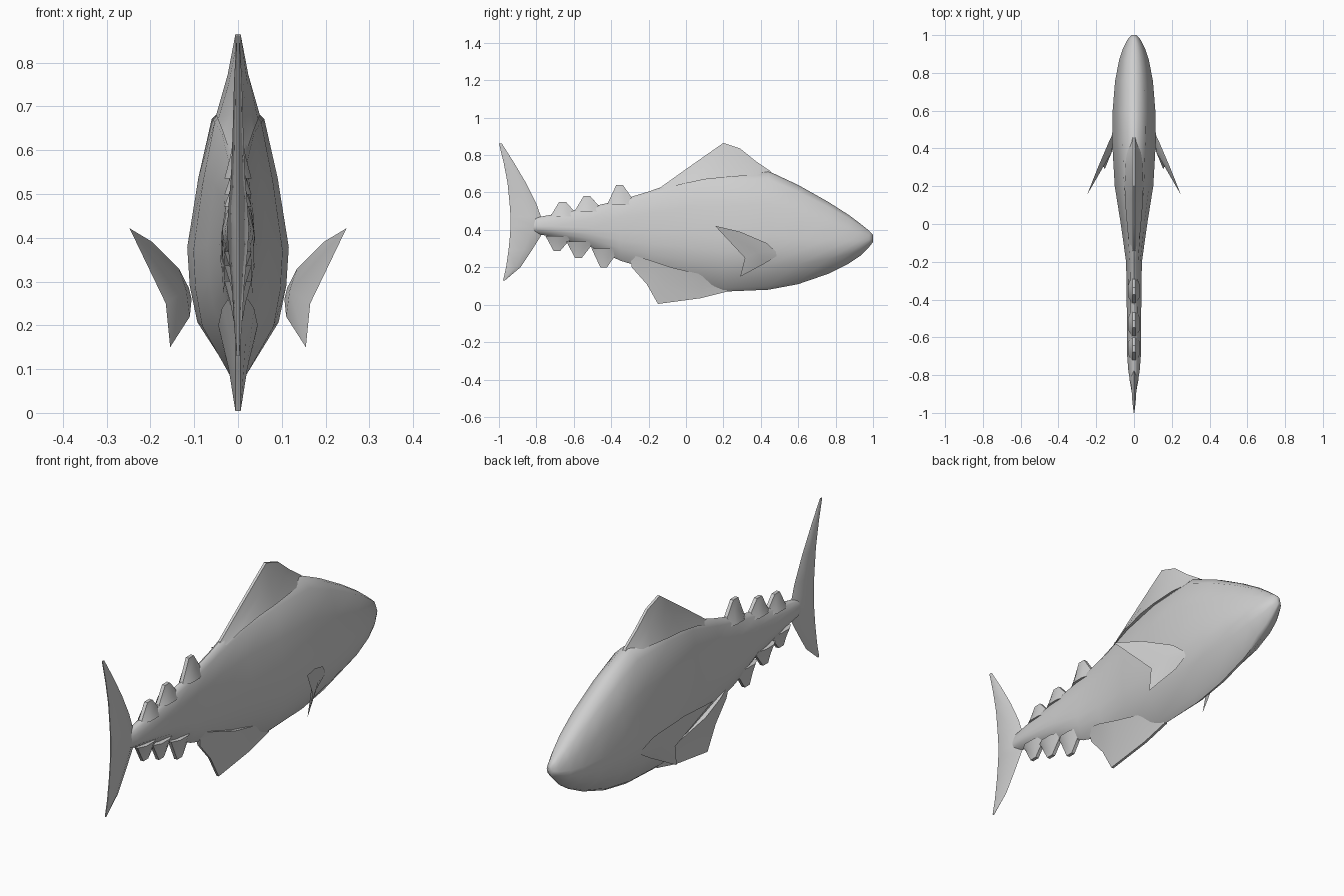
import bpy, bmesh, math

if "Cube" in bpy.data.objects:
    bpy.data.objects.remove(bpy.data.objects["Cube"])

grey = bpy.data.materials.new("plain grey")
grey.use_nodes = True
COLOUR = (0.62, 0.62, 0.62, 1)
grey.diffuse_color = COLOUR
grey.node_tree.nodes["Principled BSDF"].inputs["Base Color"].default_value = COLOUR


def finish(name, bm, angle=40):
    """Turn a bmesh into a smooth-shaded object."""
    bmesh.ops.remove_doubles(bm, verts=bm.verts, dist=0.0005)
    bmesh.ops.recalc_face_normals(bm, faces=bm.faces)
    mesh = bpy.data.meshes.new(name)
    bm.to_mesh(mesh)
    bm.free()
    mesh.materials.append(grey)
    obj = bpy.data.objects.new(name, mesh)
    bpy.context.collection.objects.link(obj)
    bpy.ops.object.select_all(action='DESELECT')
    obj.select_set(True)
    bpy.context.view_layer.objects.active = obj
    bpy.ops.object.shade_smooth_by_angle(angle=math.radians(angle))
    return obj


def loft(name, rings, angle=40):
    """Skin closed rings of equal length and cap both ends."""
    bm = bmesh.new()
    rows = [[bm.verts.new(p) for p in ring] for ring in rings]
    n = len(rows[0])
    for a, b in zip(rows, rows[1:]):
        for i in range(n):
            j = (i + 1) % n
            bm.faces.new((a[i], a[j], b[j], b[i]))
    bm.faces.new(rows[0])
    bm.faces.new(rows[-1])
    return finish(name, bm, angle)


def ridge_fin(name, edge, base, width, tip=0.006):
    """Fin on the centre line: thin outer edge, flared concave base."""
    rings = []
    last = len(edge) - 1
    for i, ((ye, ze), (yb, zb)) in enumerate(zip(edge, base)):
        w = width * (0.35 + 0.65 * math.sin(math.pi * i / last))
        t = min(tip, w)
        ym, zm = (ye + yb) / 2, (ze + zb) / 2
        m = t + (w - t) * 0.4
        rings.append([(t, ye, ze), (m, ym, zm), (w, yb, zb),
                      (-w, yb, zb), (-m, ym, zm), (-t, ye, ze)])
    return loft(name, rings)


# Body: stations of (y, bottom, top, half width)
stations = [
    (1.0, .335, .375, .012), (.98, .31, .395, .032), (.93, .26, .435, .058),
    (.87, .22, .48, .078), (.76, .165, .55, .10), (.6, .11, .64, .113),
    (.44, .08, .715, .116), (.2, .07, .71, .102), (0, .13, .675, .07),
    (-.2, .19, .605, .042), (-.35, .235, .56, .039), (-.5, .305, .525, .038),
    (-.7, .36, .485, .036), (-.78, .375, .47, .03), (-.86, .39, .455, .016)]
# Half of the cross-section: (height fraction, width fraction)
section = [(.985, .22), (.93, .52), (.72, .78), (.47, 1), (.33, .95),
           (.2, .8), (.03, .2)]
rings = []
for y, lo, hi, w in stations:
    side = [(w * f, y, lo + (hi - lo) * t) for t, f in section]
    rings.append([(0, y, hi)] + side + [(0, y, lo)]
                 + [(-x, v, z) for x, v, z in reversed(side)])
loft("body", rings, 50)

# Dorsal and anal fins
ridge_fin("dorsal_fin",
          [(.45, .715), (.37, .77), (.29, .835), (.2, .865), (.15, .83),
           (0, .725), (-.14, .625)],
          [(.48, .67), (.4, .69), (.32, .69), (.2, .68), (.1, .67),
           (-.04, .64), (-.16, .59)], .05)
ridge_fin("anal_fin",
          [(.22, .07), (.08, .035), (-.15, .004), (-.21, .11), (-.29, .2)],
          [(.22, .12), (.09, .16), (-.08, .2), (-.2, .24), (-.3, .27)], .045)

# Rows of finlets: (peak y, peak z, body edge z)
finlets = {"upper": [(-.355, .64, .55), (-.53, .58, .51), (-.66, .55, .48)],
           "lower": [(-.44, .2, .29), (-.575, .25, .33), (-.69, .288, .365)]}
for row, peaks in finlets.items():
    for n, (y, z, root) in enumerate(peaks, 1):
        ridge_fin(f"{row}_finlet_{n}",
                  [(y + .08, root), (y + .018, z), (y - .018, z),
                   (y - .06, root)],
                  [(y + .09, root * .9 + .04), (y + .03, root * .9 + .04),
                   (y - .03, root * .9 + .04), (y - .065, root * .9 + .04)],
                  .034, .008)

# Tail fin: stations of (z, leading y, trailing y, half thickness)
tail = [(.13, -.968, -.978, .003), (.2, -.885, -.962, .009),
        (.29, -.825, -.949, .014), (.37, -.775, -.941, .022),
        (.42, -.75, -.938, .025), (.47, -.775, -.938, .022),
        (.54, -.8, -.943, .016), (.65, -.855, -.954, .012),
        (.76, -.92, -.975, .009), (.862, -.985, -1.0, .003)]
rings = []
for z, lead, trail, w in tail:
    mid = lead + (trail - lead) * .35
    rings.append([(0, lead, z), (w, mid, z), (.002, trail, z),
                  (-.002, trail, z), (-w, mid, z)])
loft("tail_fin", rings)

# Pectoral fins: forked outline with a thick shoulder at the root
outline = [(.248, .155, .422), (.195, .29, .39), (.135, .43, .33),
           (.112, .48, .285), (.106, .485, .26), (.11, .42, .22),
           (.155, .29, .15), (.165, .315, .25)]
for side, s in (("left", 1), ("right", -1)):
    bm = bmesh.new()
    rim = [bm.verts.new((s * x, y, z)) for x, y, z in outline]
    for x in (.118, .148):
        hub = bm.verts.new((s * x, .38, .28))
        for i, v in enumerate(rim):
            bm.faces.new((hub, v, rim[(i + 1) % len(rim)]))
    finish(f"{side}_pectoral_fin", bm)
